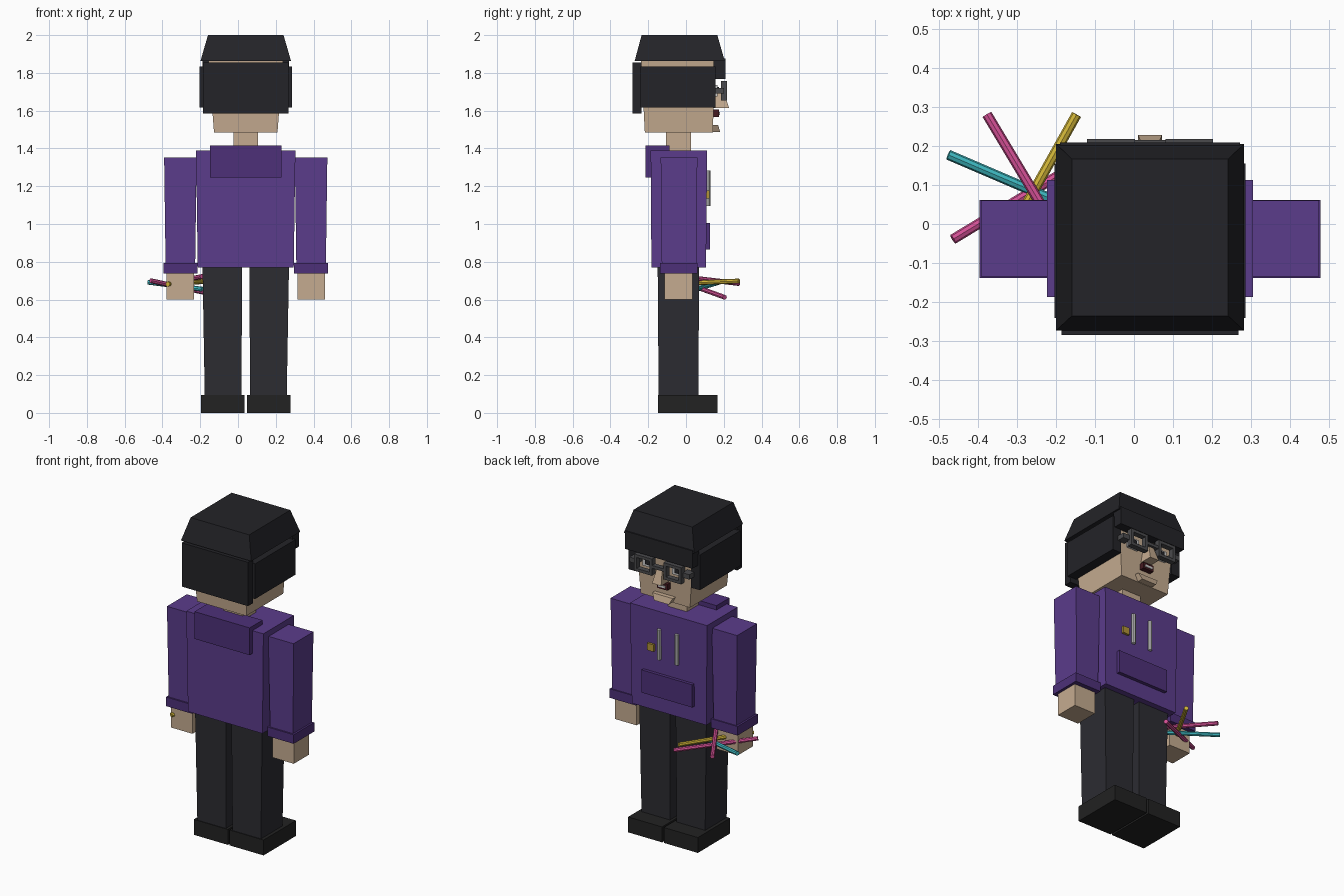
import bpy
from mathutils import Vector

CX = 0.041  # the figure's own mirror plane


def mat(name, r, g, b):
    m = bpy.data.materials.new(name)
    m.diffuse_color = (r, g, b, 1)
    return m


PURPLE = mat("purple", 0.105, 0.045, 0.26)
DEEP = mat("deep_purple", 0.075, 0.03, 0.19)
SKIN = mat("skin", 0.56, 0.41, 0.28)
HAIR = mat("black", 0.017, 0.017, 0.021)
CLOTH = mat("charcoal", 0.025, 0.025, 0.031)
SHOE = mat("shoe", 0.016, 0.016, 0.016)
FRAME = mat("frame_grey", 0.07, 0.07, 0.075)
WHITE = mat("white", 0.75, 0.75, 0.75)
GOLD = mat("gold", 0.45, 0.3, 0.04)
MOUTH = mat("mouth_red", 0.06, 0.01, 0.015)
PINK = mat("pink", 0.65, 0.08, 0.3)
CYAN = mat("cyan", 0.05, 0.5, 0.55)
YELLOW = mat("yellow", 0.65, 0.47, 0.04)


def slab(name, m, z0, z1, low, high=None):
    """Box or frustum: low/high are (half width, y0, y1, centre x) at z0/z1."""
    high = high or low
    vs = []
    for z, (w, y0, y1, x) in ((z0, low), (z1, high)):
        vs += [(x - w, y0, z), (x + w, y0, z), (x + w, y1, z), (x - w, y1, z)]
    fs = [(3, 2, 1, 0), (4, 5, 6, 7)]
    fs += [(i, (i + 1) % 4, (i + 1) % 4 + 4, i + 4) for i in range(4)]
    me = bpy.data.meshes.new(name)
    me.from_pydata(vs, [], fs)
    me.materials.append(m)
    ob = bpy.data.objects.new(name, me)
    bpy.context.collection.objects.link(ob)
    return ob


def rod(name, m, a, b, r=0.013, sides=8):
    a, b = Vector(a), Vector(b)
    bpy.ops.mesh.primitive_cylinder_add(vertices=sides, radius=r, depth=(b - a).length, location=(a + b) / 2)
    ob = bpy.context.object
    ob.name = name
    ob.rotation_euler = (b - a).to_track_quat('Z', 'Y').to_euler()
    ob.data.materials.append(m)


# Torso, hood, pocket, badge
slab("torso", PURPLE, 0.769, 1.388, (0.254, -0.183, 0.106, CX), (0.263, -0.187, 0.112, CX))
slab("hood", DEEP, 1.247, 1.415, (0.188, -0.214, -0.088, CX))
slab("front_pocket", DEEP, 0.865, 1.005, (0.173, 0.09, 0.128, CX))
slab("badge", GOLD, 1.135, 1.178, (0.022, 0.10, 0.124, 0.158))

# Neck and head
slab("neck", SKIN, 1.36, 1.50, (0.065, -0.107, 0.026, CX))
slab("head", SKIN, 1.485, 1.87, (0.168, -0.218, 0.142, CX), (0.198, -0.238, 0.154, CX))

# Hair
slab("hair_cap", HAIR, 1.862, 2.0, (0.24, -0.272, 0.205, CX), (0.2, -0.235, 0.166, CX))
slab("hair_back", HAIR, 1.586, 1.856, (0.226, -0.284, -0.235, CX))
slab("hair_fringe", HAIR, 1.767, 1.877, (0.23, 0.145, 0.208, CX))

# Face
slab("nose", SKIN, 1.615, 1.70, (0.031, 0.14, 0.228, CX), (0.018, 0.14, 0.2, CX))
slab("mouth", MOUTH, 1.567, 1.605, (0.036, 0.13, 0.175, CX))
slab("teeth", WHITE, 1.578, 1.592, (0.024, 0.14, 0.179, CX))
slab("chin", SKIN, 1.487, 1.525, (0.05, 0.13, 0.181, CX), (0.07, 0.13, 0.17, CX))
slab("glasses_bridge", FRAME, 1.70, 1.718, (0.042, 0.185, 0.215, CX))

# Mirrored parts
for side, s in (("left", -1), ("right", 1)):
    def at(d):
        return CX + s * d

    ax = at(0.346)
    slab(side + "_arm", PURPLE, 0.765, 1.352, (0.078, -0.128, 0.055, ax), (0.086, -0.134, 0.06, ax))
    slab(side + "_cuff", DEEP, 0.737, 0.793, (0.09, -0.138, 0.062, ax))
    slab(side + "_hand", SKIN, 0.6, 0.745, (0.073, -0.113, 0.034, ax))
    slab(side + "_leg", CLOTH, 0.09, 0.78, (0.097, -0.145, 0.065, at(0.12)), (0.105, -0.15, 0.07, at(0.124)))
    slab(side + "_shoe", SHOE, 0.0, 0.095, (0.116, -0.149, 0.166, at(0.122)))
    slab(side + "_side_hair", HAIR, 1.618, 1.835, (0.03, -0.24, 0.155, at(0.214)))
    rod(side + "_drawstring", WHITE, (at(0.06), 0.117, 1.095), (at(0.06), 0.117, 1.282), 0.012)
    # Eye and glasses frame
    ex = at(0.1)
    slab(side + "_eye", WHITE, 1.675, 1.735, (0.038, 0.14, 0.168, ex))
    slab(side + "_pupil", HAIR, 1.69, 1.724, (0.016, 0.15, 0.175, ex))
    for z in (1.655, 1.74):
        slab(side + "_frame_rail", FRAME, z, z + 0.018, (0.061, 0.185, 0.218, ex))
    for d in (-0.052, 0.052):
        slab(side + "_frame_post", FRAME, 1.655, 1.758, (0.009, 0.185, 0.218, ex + d))
    slab(side + "_frame_hinge", FRAME, 1.69, 1.72, (0.025, 0.15, 0.2, at(0.18)))

# Coloured sticks held in one hand
rod("cyan_stick", CYAN, (-0.475, 0.177, 0.692), (-0.19, 0.055, 0.655))
rod("pink_stick_a", PINK, (-0.376, 0.28, 0.685), (-0.19, -0.03, 0.722))
rod("pink_stick_b", PINK, (-0.463, -0.039, 0.70), (-0.06, 0.205, 0.612))
rod("yellow_stick", YELLOW, (-0.372, -0.122, 0.682), (-0.147, 0.28, 0.698))
